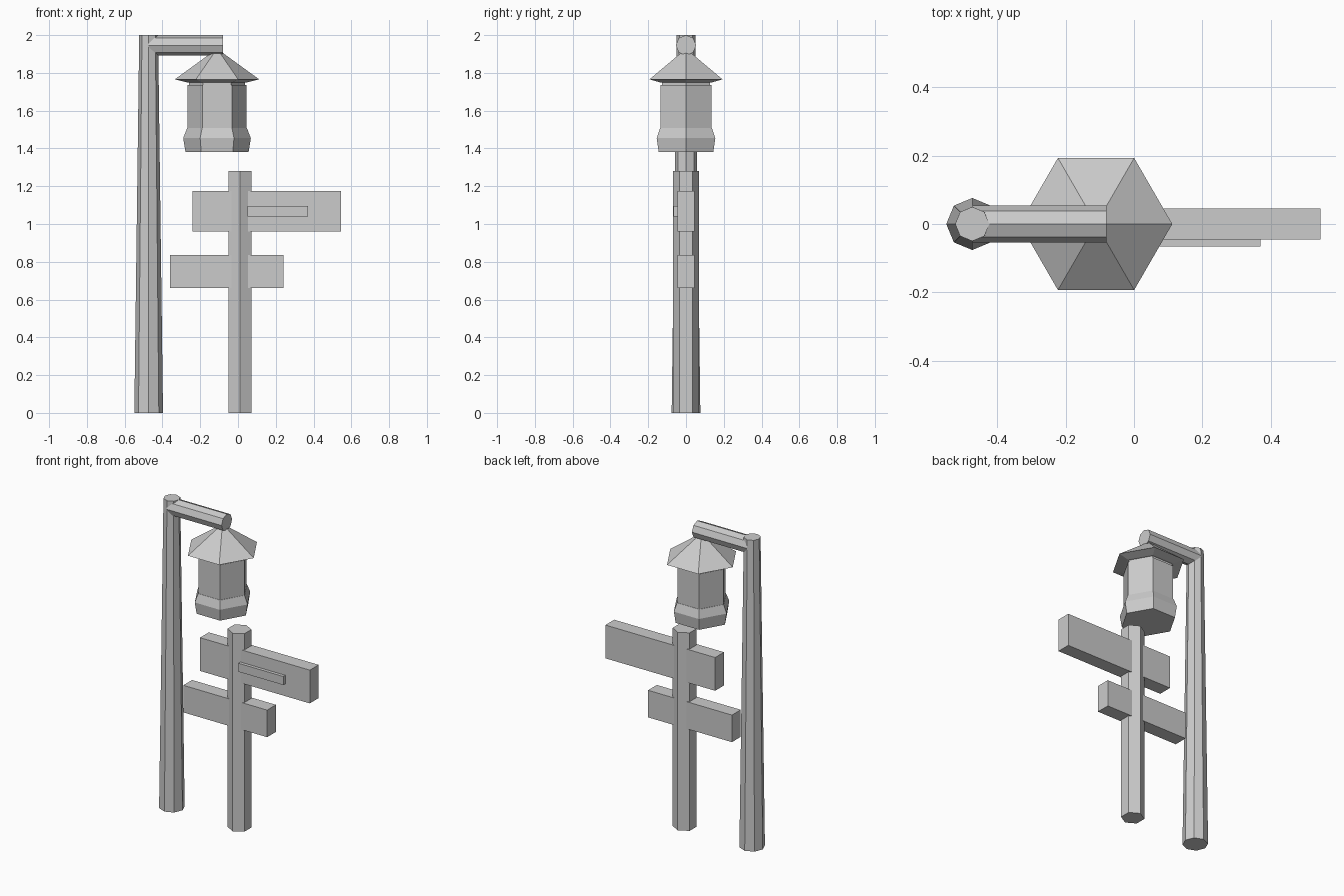
import bpy
import math
from mathutils import Matrix, Vector

cube = bpy.data.objects.get("Cube")
if cube:
    bpy.data.objects.remove(cube, do_unlink=True)

GREY = (0.6, 0.6, 0.6, 1.0)
grey = bpy.data.materials.new("plain grey")
grey.use_nodes = True
grey.diffuse_color = GREY
grey.node_tree.nodes["Principled BSDF"].inputs["Base Color"].default_value = GREY


def add_mesh(name, verts, faces):
    mesh = bpy.data.meshes.new(name)
    mesh.from_pydata(verts, [], faces)
    mesh.materials.append(grey)
    obj = bpy.data.objects.new(name, mesh)
    bpy.context.collection.objects.link(obj)
    return obj


def stack(name, sides, rings, origin, turn=0.0, rotation=None):
    """Prism through (radius, height) rings; a zero radius closes to a point."""
    matrix = Matrix.Translation(origin) @ (rotation or Matrix.Identity(4))
    verts, loops, faces = [], [], []
    for radius, height in rings:
        count = sides if radius > 0 else 1
        loops.append([len(verts) + i % count for i in range(sides)])
        for i in range(count):
            a = turn + math.tau * i / sides
            verts.append(matrix @ Vector((radius * math.cos(a), radius * math.sin(a), height)))
    for low, high in zip(loops, loops[1:]):
        for i in range(sides):
            j = (i + 1) % sides
            quad = [low[i], low[j], high[j], high[i]]
            faces.append(list(dict.fromkeys(quad)))
    if rings[0][0] > 0:
        faces.append(loops[0][::-1])
    if rings[-1][0] > 0:
        faces.append(loops[-1])
    return add_mesh(name, verts, faces)


def box(name, low, high):
    verts = [(x, y, z) for x in (low[0], high[0])
             for y in (low[1], high[1]) for z in (low[2], high[2])]
    faces = [(0, 1, 3, 2), (4, 6, 7, 5), (0, 4, 5, 1),
             (2, 3, 7, 6), (0, 2, 6, 4), (1, 5, 7, 3)]
    return add_mesh(name, verts, faces)


# Tapered lamp post and its horizontal arm
POST_X = -0.473
stack("lamp_post", 8, [(0.076, 0), (0.05, 2.0)], (POST_X, 0, 0))
stack("lamp_arm", 8, [(0.054, 0), (0.054, 0.393)], (POST_X, 0, 1.946),
      rotation=Matrix.Rotation(math.pi / 2, 4, 'Y'))

# Hexagonal hanging lantern
lantern = (-0.111, 0, 0)
stack("lantern_base", 6, [(0.167, 1.38), (0.179, 1.455), (0.158, 1.508)], lantern)
stack("lantern_body", 6, [(0.156, 1.505), (0.156, 1.735)], lantern)
stack("lantern_neck", 6, [(0.148, 1.73), (0.148, 1.755)], lantern)
stack("lantern_roof", 6, [(0.16, 1.75), (0.223, 1.766), (0, 1.928)], lantern)

# Signpost with two boards and a raised strip
stack("sign_post", 6, [(0.07, 0), (0.07, 1.28)], (0.01, 0, 0), turn=math.pi / 2)
box("upper_board", (-0.24, -0.045, 0.96), (0.545, 0.045, 1.175))
box("lower_board", (-0.36, -0.045, 0.66), (0.24, 0.045, 0.835))
box("board_strip", (0.05, -0.066, 1.04), (0.37, -0.04, 1.095))
